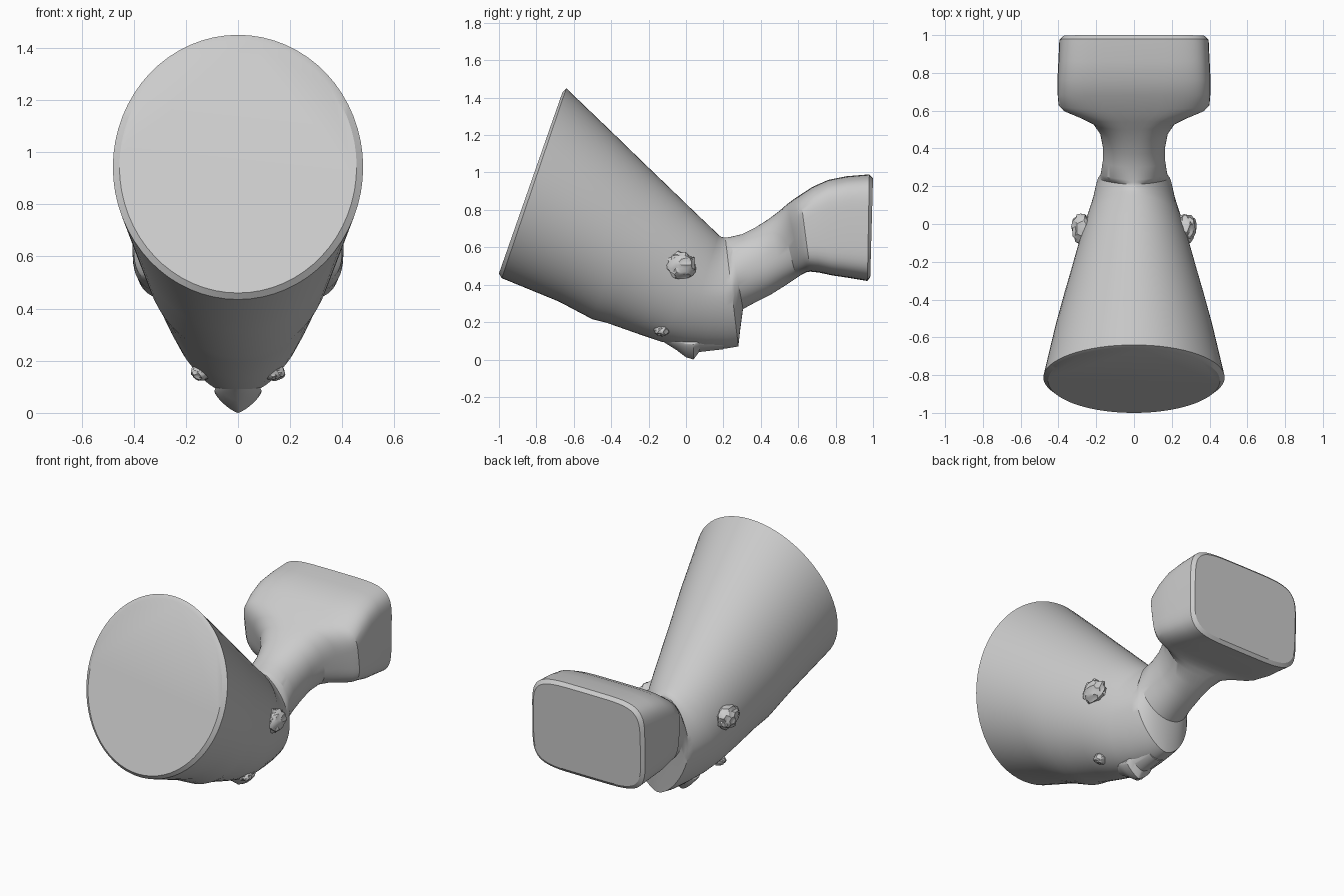
import bpy, bmesh, math, random
from mathutils import Vector

random.seed(4)
SEG = 64


def finish(bm, name, angle=30):
    bmesh.ops.recalc_face_normals(bm, faces=bm.faces)
    me = bpy.data.meshes.new(name)
    bm.to_mesh(me)
    bm.free()
    ob = bpy.data.objects.new(name, me)
    bpy.context.collection.objects.link(ob)
    bpy.ops.object.select_all(action='DESELECT')
    ob.select_set(True)
    bpy.context.view_layer.objects.active = ob
    bpy.ops.object.shade_smooth_by_angle(angle=math.radians(angle))
    return ob


def power(v, n):
    return math.copysign(abs(v) ** (2 / n), v)


def loft(name, stations):
    """Skin superellipse rings: top (y,z), bottom (y,z), half width, exponent."""
    bm = bmesh.new()
    rings = []
    for ty, tz, by, bz, hw, n in stations:
        top, bot = Vector((0, ty, tz)), Vector((0, by, bz))
        mid, half = (top + bot) / 2, (top - bot) / 2
        ring = []
        for i in range(SEG):
            a = math.tau * i / SEG
            p = mid + half * power(math.sin(a), n)
            p.x = hw * power(math.cos(a), n)
            ring.append(bm.verts.new(p))
        rings.append(ring)
    for r, s in zip(rings, rings[1:]):
        for i in range(SEG):
            j = (i + 1) % SEG
            bm.faces.new((r[i], r[j], s[j], s[i]))
    bm.faces.new(rings[0])
    bm.faces.new(rings[-1])
    return finish(bm, name)


def lump(name, loc, size, rough):
    bm = bmesh.new()
    bmesh.ops.create_icosphere(bm, subdivisions=3, radius=1)
    for v in bm.verts:
        v.co *= 1 + random.uniform(-rough, rough)
        v.co = Vector(c * s for c, s in zip(v.co, size)) + Vector(loc)
    return finish(bm, name)


# Slanted cone, bent chin, thin neck and flared square tail in one skin
loft("body", [
    (-0.66, 1.43, -1.00, 0.46, 0.455, 2),
    (-0.64, 1.45, -0.985, 0.435, 0.48, 2),
    (-0.40, 1.22, -0.68, 0.31, 0.415, 2),
    (-0.22, 1.045, -0.50, 0.215, 0.365, 2),
    (-0.10, 0.93, -0.42, 0.195, 0.335, 2),
    (0.05, 0.785, -0.25, 0.135, 0.29, 2),
    (0.15, 0.69, -0.13, 0.095, 0.255, 2),
    (0.175, 0.665, -0.02, 0.07, 0.235, 1.9),
    (0.19, 0.655, 0.10, 0.06, 0.215, 1.8),
    (0.205, 0.652, 0.22, 0.06, 0.20, 1.7),
    (0.21, 0.651, 0.28, 0.07, 0.19, 1.7),
    (0.22, 0.652, 0.29, 0.16, 0.18, 1.9),
    (0.235, 0.655, 0.305, 0.27, 0.175, 2),
    (0.30, 0.67, 0.37, 0.305, 0.165, 2.1),
    (0.37, 0.705, 0.45, 0.345, 0.165, 2.2),
    (0.44, 0.75, 0.53, 0.395, 0.18, 2.4),
    (0.50, 0.795, 0.59, 0.435, 0.22, 2.7),
    (0.54, 0.83, 0.62, 0.455, 0.29, 3.2),
    (0.58, 0.86, 0.645, 0.467, 0.375, 3.8),
    (0.61, 0.88, 0.665, 0.47, 0.40, 4.2),
    (0.68, 0.925, 0.71, 0.465, 0.405, 4.6),
    (0.76, 0.96, 0.78, 0.45, 0.405, 5),
    (0.86, 0.98, 0.88, 0.435, 0.40, 5),
    (0.98, 0.99, 0.97, 0.42, 0.395, 5),
    (1.00, 0.97, 0.985, 0.44, 0.375, 5),
])

# Small pointed keel under the chin
loft("chin_keel", [
    (-0.14, 0.14, -0.13, 0.10, 0.03, 2),
    (-0.05, 0.16, -0.05, 0.05, 0.08, 1.6),
    (-0.01, 0.16, 0.00, 0.012, 0.09, 1.3),
    (0.04, 0.16, 0.04, 0.00, 0.09, 1.3),
    (0.08, 0.16, 0.07, 0.04, 0.08, 1.5),
    (0.20, 0.15, 0.20, 0.055, 0.06, 2),
])

# Rough side knobs and little bumps below them
for side, label in ((1, "right"), (-1, "left")):
    lump("knob_" + label, (side * 0.275, -0.025, 0.505), (0.055, 0.08, 0.07), 0.12)
    lump("chin_bump_" + label, (side * 0.14, -0.13, 0.155), (0.04, 0.04, 0.03), 0.12)
